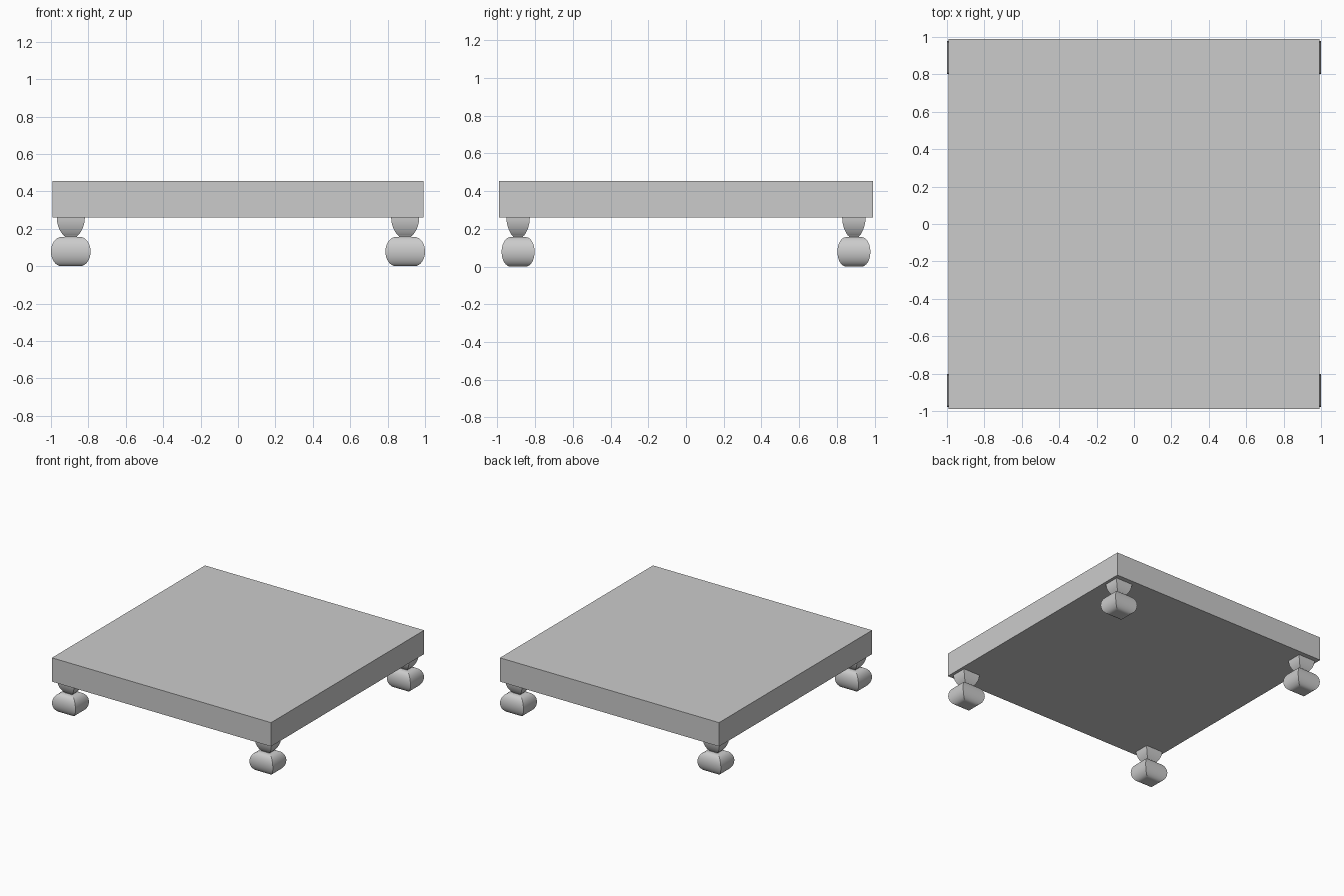
import bpy
import bmesh
from math import sin, cos, radians

cube = bpy.data.objects.get("Cube")
if cube:
    bpy.data.objects.remove(cube, do_unlink=True)

grey = bpy.data.materials.new("plain grey")
grey.use_nodes = True
colour = (0.6, 0.6, 0.6, 1)
grey.diffuse_color = colour
grey.node_tree.nodes["Principled BSDF"].inputs["Base Color"].default_value = colour


def add_object(name, bm):
    bmesh.ops.recalc_face_normals(bm, faces=bm.faces)
    mesh = bpy.data.meshes.new(name)
    bm.to_mesh(mesh)
    bm.free()
    mesh.materials.append(grey)
    obj = bpy.data.objects.new(name, mesh)
    bpy.context.collection.objects.link(obj)
    return obj


# Flat square platform
bm = bmesh.new()
bmesh.ops.create_cube(bm, size=1)
for v in bm.verts:
    v.co = (v.co.x * 1.985, v.co.y * 1.98, 0.357 + v.co.z * 0.195)
add_object("platform", bm)

# Foot profile: rounded bun, narrow neck, flared bell (half width, height)
profile = []
for i in range(17):
    a = radians(-90 + 180 * i / 16)
    profile.append((0.05 + 0.056 * cos(a), 0.078 + 0.078 * sin(a)))
profile.append((0.033, 0.157))
for i in range(11):
    t = i / 10
    profile.append((0.032 + 0.043 * sin(radians(90 * t)) ** 0.9, 0.16 + 0.1 * t ** 1.2))


# Rectangular mitred foot, smooth along the profile and sharp at the corners
def add_foot(name, cx, cy):
    bm = bmesh.new()
    rings = []
    for w, z in profile:
        rings.append([bm.verts.new((cx + sx * w, cy + sy * w * 0.825, z))
                      for sx, sy in ((-1, -1), (1, -1), (1, 1), (-1, 1))])
    for low, high in zip(rings, rings[1:]):
        for k in range(4):
            n = (k + 1) % 4
            bm.faces.new((low[k], low[n], high[n], high[k])).smooth = True
        for k in range(4):
            bm.edges.get((low[k], high[k])).smooth = False
    bm.faces.new(rings[0][::-1])
    bm.faces.new(rings[-1])
    for e in bm.edges:
        if e.calc_face_angle(0) > radians(40):
            e.smooth = False
    add_object(name, bm)


for side, sx in (("left", 1), ("right", -1)):
    for end, sy in (("front", -1), ("back", 1)):
        add_foot(f"{end}_{side}_foot", sx * 0.894, sy * 0.89)
